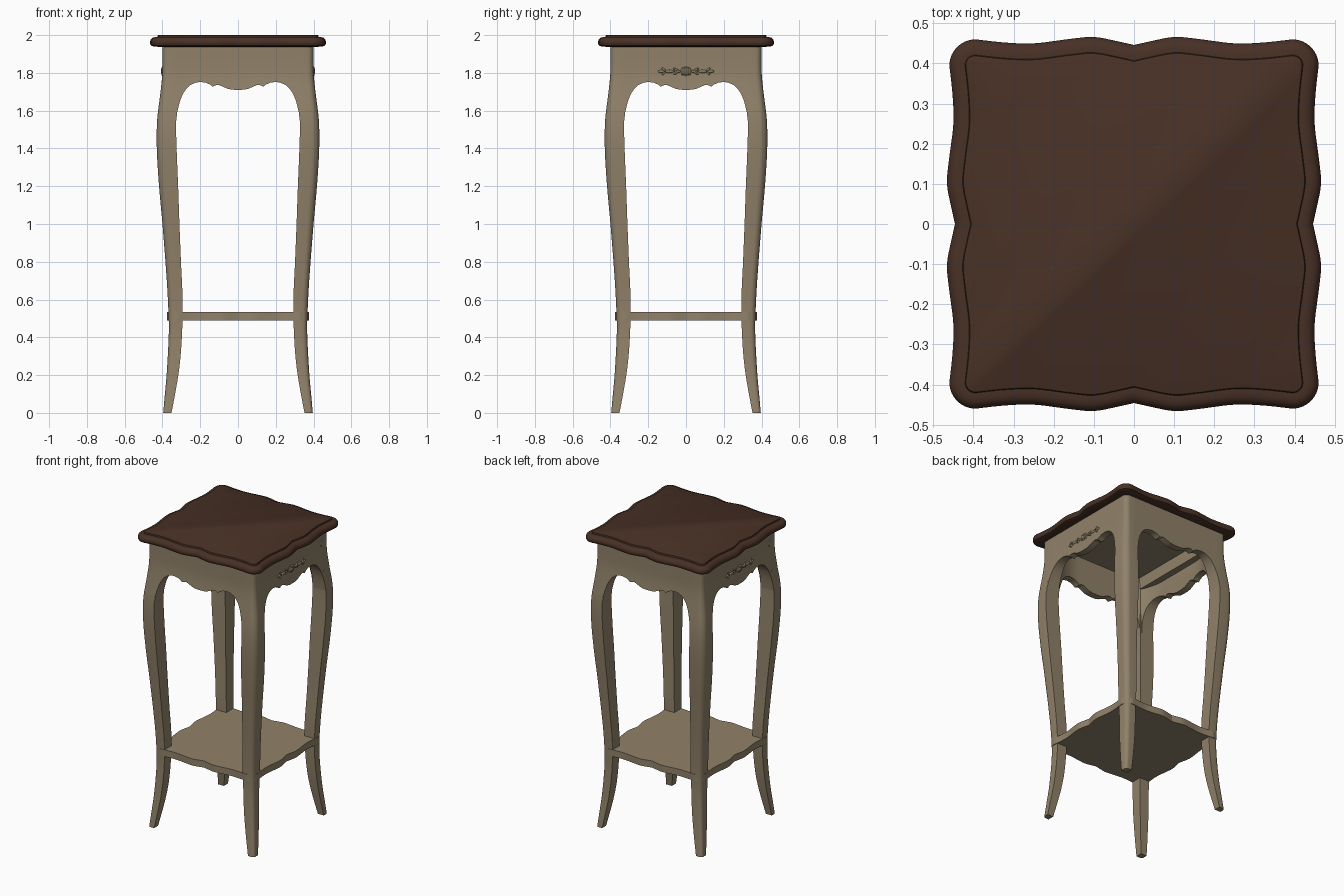
import bpy, bmesh, math
from math import sin, cos, pi

if "Cube" in bpy.data.objects:
    bpy.data.objects.remove(bpy.data.objects["Cube"])


def material(name, rgb):
    m = bpy.data.materials.new(name)
    m.diffuse_color = (*rgb, 1)
    m.use_nodes = True
    m.node_tree.nodes["Principled BSDF"].inputs["Base Color"].default_value = m.diffuse_color
    return m


BEIGE = material("beige_paint", (0.283, 0.223, 0.144))
BROWN = material("dark_brown_wood", (0.064, 0.030, 0.0185))


def finish(name, bm, mat, angle=30):
    bmesh.ops.recalc_face_normals(bm, faces=bm.faces)
    me = bpy.data.meshes.new(name)
    bm.to_mesh(me)
    bm.free()
    ob = bpy.data.objects.new(name, me)
    bpy.context.collection.objects.link(ob)
    me.materials.append(mat)
    bpy.ops.object.select_all(action='DESELECT')
    ob.select_set(True)
    bpy.context.view_layer.objects.active = ob
    bpy.ops.object.shade_smooth_by_angle(angle=math.radians(angle))
    return ob


def loft(name, rings, mat, angle=30):
    """Skin a stack of equal closed rings and cap both ends."""
    bm = bmesh.new()
    vs = [[bm.verts.new(p) for p in r] for r in rings]
    n = len(rings[0])
    for a, b in zip(vs, vs[1:]):
        for i in range(n):
            j = (i + 1) % n
            bm.faces.new((a[i], a[j], b[j], b[i]))
    bm.faces.new(vs[0])
    bm.faces.new(vs[-1])
    return finish(name, bm, mat, angle)


def box(name, lo, hi, mat):
    ring = [(lo[0], lo[1]), (hi[0], lo[1]), (hi[0], hi[1]), (lo[0], hi[1])]
    return loft(name, [[(x, y, z) for x, y in ring] for z in (lo[2], hi[2])], mat)


def curve(pts, t):
    """Smooth interpolation through (t, value) points."""
    t = min(max(t, pts[0][0]), pts[-1][0])
    i = 0
    while i < len(pts) - 2 and t > pts[i + 1][0]:
        i += 1

    def slope(k):
        a, b = pts[max(k - 1, 0)], pts[min(k + 1, len(pts) - 1)]
        return (b[1] - a[1]) / (b[0] - a[0])
    (t0, v0), (t1, v1) = pts[i], pts[i + 1]
    h = t1 - t0
    u = (t - t0) / h
    return (v0 * (2*u**3 - 3*u**2 + 1) + v1 * (3*u**2 - 2*u**3)
            + h * slope(i) * (u**3 - 2*u**2 + u) + h * slope(i + 1) * (u**3 - u**2))


# Wavy square outline shared by the top and the shelf
WAVE = [(0, .446), (.04, .455), (.10, .466), (.16, .461), (.25, .450), (.32, .452), (.395, .46)]


def outline(z, off=0.0, scale=1.0):
    side = [(curve(WAVE, abs(t)) - off, t) for t in (-.395 + .79 * i / 40 for i in range(41))]
    r = .065 - off
    side += [(.395 + r * cos(a), .395 + r * sin(a)) for a in (pi / 2 * k / 8 for k in range(1, 8))]
    ring = []
    for q in range(4):
        c, s = round(cos(q * pi / 2)), round(sin(q * pi / 2))
        ring += [((x * c - y * s) * scale, (x * s + y * c) * scale, z) for x, y in side]
    return ring


# Table top with rounded moulding and a raised centre field
EDGE = [(.045, 1.938), (.018, 1.94), (.006, 1.945), (0, 1.956), (0, 1.967), (.005, 1.978),
        (.014, 1.986), (.026, 1.989), (.039, 1.989), (.041, 1.998), (.045, 2.0)]
loft("table_top", [outline(z, off) for off, z in EDGE], BROWN)

# Lower shelf
loft("lower_shelf", [outline(z, 0, .808) for z in (.49, .535)], BEIGE, 15)

# Curved legs: outer and inner distance from the centre by height
OUTER = [(0, .396), (.1, .387), (.2, .378), (.4, .367), (.5, .367), (.7, .377), (1.0, .40),
         (1.2, .418), (1.4, .43), (1.55, .428), (1.7, .41), (1.8, .40), (1.94, .40)]
INNER = [(0, .352), (.1, .333), (.2, .316), (.3, .304), (.45, .295), (.6, .293), (.8, .302),
         (1.0, .31), (1.2, .317), (1.4, .325), (1.55, .328), (1.65, .322), (1.94, .32)]


def leg_ring(z, sx, sy):
    a, b = curve(INNER, z), curve(OUTER, z)
    r = .4 * (b - a)
    pts = [(a, a), (b, a)]
    pts += [(b - r + r * cos(t), b - r + r * sin(t)) for t in (pi / 2 * k / 6 for k in range(7))]
    pts += [(a, b)]
    return [(x * sx, y * sy, z) for x, y in pts]


for fb, sy in (("front", -1), ("back", 1)):
    for lr, sx in (("left", -1), ("right", 1)):
        loft(f"{fb}_{lr}_leg", [leg_ring(1.94 * i / 48, sx, sy) for i in range(49)], BEIGE)

# Aprons with scalloped lower edge, flowing into the legs
SCALLOP = [(0, 1.71), (.03, 1.711), (.055, 1.716), (.08, 1.727), (.105, 1.737), (.12, 1.734),
           (.135, 1.727), (.145, 1.737), (.17, 1.748), (.20, 1.752), (.225, 1.748), (.25, 1.737),
           (.27, 1.72), (.288, 1.695), (.302, 1.665), (.313, 1.63), (.322, 1.59), (.33, 1.52)]
PROFILE = [(-x, z) for x, z in SCALLOP[:0:-1]] + SCALLOP


def apron_ring(x, zb, turn):
    zs = [zb + (1.94 - zb) * k / 10 for k in range(11)]
    u = min(max((abs(x) - .15) / .17, 0), 1)
    thick = .045 + .045 * u * u
    pts = [(-curve(OUTER, z), z) for z in zs]
    pts += [(y + thick, z) for y, z in reversed(pts)]
    c, s = round(cos(turn)), round(sin(turn))
    return [(x * c - y * s, x * s + y * c, z) for y, z in pts]


for q, name in enumerate(("front", "right", "back", "left")):
    loft(f"{name}_apron", [apron_ring(x, z, q * pi / 2) for x, z in PROFILE], BEIGE)

# Panel under the top, and inner rails behind the carved aprons
box("under_panel", (-.38, -.38, 1.92), (.38, .38, 1.94), BEIGE)
for name, sx in (("left", -1), ("right", 1)):
    xs = sorted((sx * .37, sx * .31))
    box(f"{name}_inner_rail", (xs[0], -.33, 1.84), (xs[1], .33, 1.93), BEIGE)


# Carved ornament on both sides: shell in the middle, tapering leaves outward
def blob(bm, y, z, ry, rz, tilt, sx):
    made = bmesh.ops.create_uvsphere(bm, u_segments=12, v_segments=8, radius=1)["verts"]
    for v in made:
        a, b, d = v.co.x * ry, v.co.y * rz, v.co.z * .008
        v.co = (sx * (.399 + d), y + a * cos(tilt) - b * sin(tilt),
                z + a * sin(tilt) + b * cos(tilt))


for name, sx in (("left", -1), ("right", 1)):
    bm = bmesh.new()
    for k in range(-2, 3):
        blob(bm, k * .010, 1.808, .007, .027 - .003 * abs(k), 0, sx)
    for s in (-1, 1):
        blob(bm, s * .045, 1.808, .020, .007, 0, sx)
        blob(bm, s * .052, 1.816, .018, .006, s * .5, sx)
        blob(bm, s * .052, 1.800, .018, .006, -s * .5, sx)
        blob(bm, s * .088, 1.808, .024, .009, 0, sx)
        blob(bm, s * .118, 1.818, .014, .006, s * .8, sx)
        blob(bm, s * .118, 1.798, .014, .006, -s * .8, sx)
        blob(bm, s * .130, 1.808, .020, .008, 0, sx)
    finish(f"{name}_carving", bm, BEIGE, 40)
